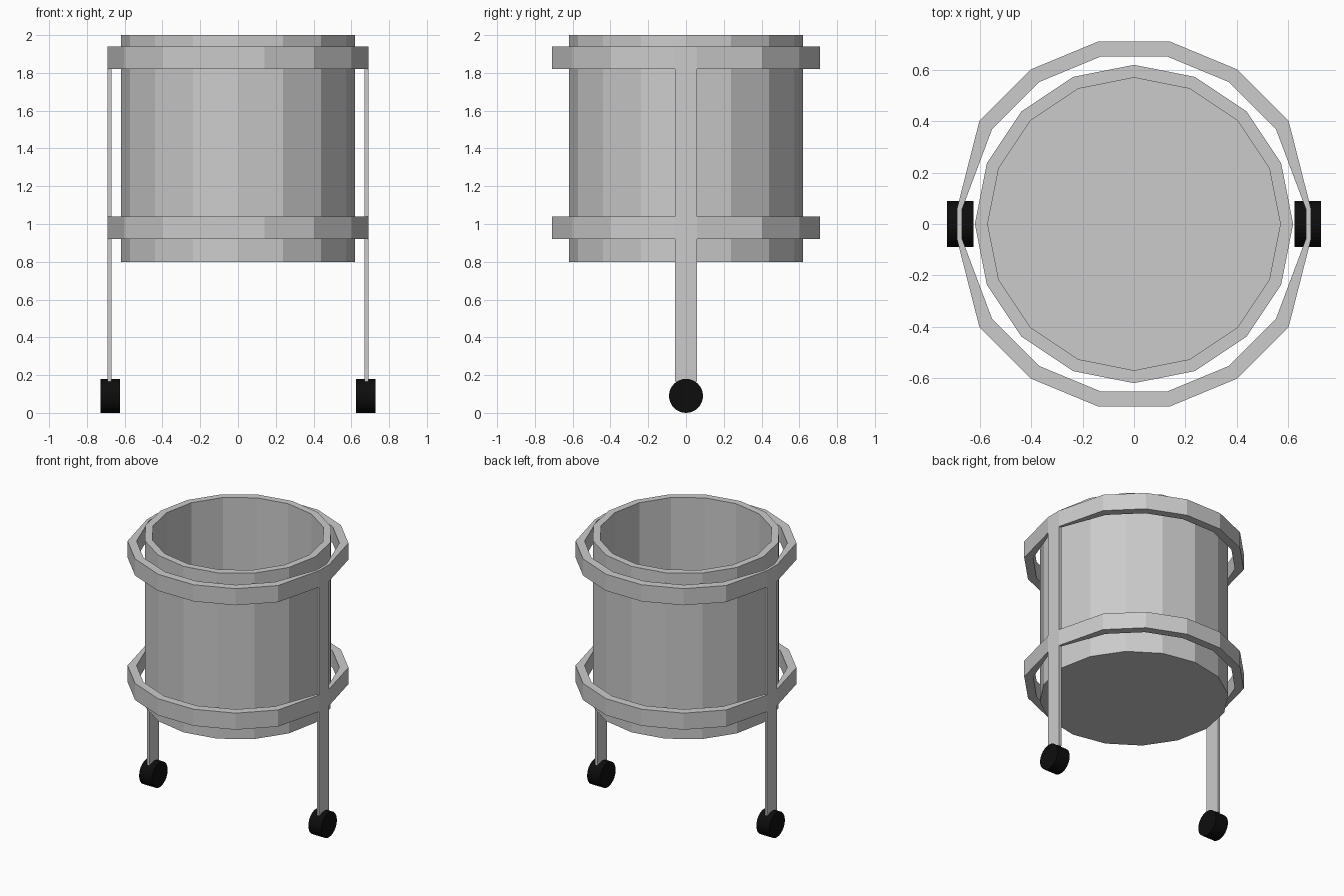
import bpy, bmesh
from math import sin, cos, pi

if "Cube" in bpy.data.objects:
    bpy.data.objects.remove(bpy.data.objects["Cube"])

def finish(bm, name, mat=None):
    bmesh.ops.recalc_face_normals(bm, faces=bm.faces)
    me = bpy.data.meshes.new(name)
    bm.to_mesh(me)
    bm.free()
    ob = bpy.data.objects.new(name, me)
    bpy.context.collection.objects.link(ob)
    if mat:
        me.materials.append(mat)
    return ob

def bridge(bm, a, b):
    for i in range(len(a)):
        j = (i + 1) % len(a)
        bm.faces.new((a[i], a[j], b[j], b[i]))

def loop(bm, pts, z):
    return [bm.verts.new((x, y, z)) for x, y in pts]

def circle(r, n=16, offset=0.0):
    return [(r * cos(2 * pi * (i + offset) / n), r * sin(2 * pi * (i + offset) / n)) for i in range(n)]

LEG_IN, LEG_OUT, LEG_W = 0.67, 0.69, 0.057

# Drum: open 16-sided bucket with thick wall
bm = bmesh.new()
rings = [loop(bm, circle(r), z) for r, z in ((0.62, 0.8), (0.62, 2.0), (0.57, 2.0), (0.57, 0.85))]
for a, b in zip(rings, rings[1:]):
    bridge(bm, a, b)
bm.faces.new(rings[0])
bm.faces.new(rings[-1])
finish(bm, "drum")

# Hoops: 16-sided bands pinched to meet the flat legs at each side
def hoop_outline(r, side_x):
    pts = circle(r, offset=0.5)
    return [((side_x if x > 0 else -side_x), (LEG_W if y > 0 else -LEG_W))
            if abs(x) > 0.9 * r else (x, y) for x, y in pts]

def hoop(name, z0, z1):
    bm = bmesh.new()
    outer, inner = hoop_outline(0.724, LEG_OUT), hoop_outline(0.665, LEG_IN)
    rings = [loop(bm, outer, z0), loop(bm, outer, z1), loop(bm, inner, z1), loop(bm, inner, z0)]
    for i in range(4):
        bridge(bm, rings[i], rings[(i + 1) % 4])
    finish(bm, name)

hoop("lower_hoop", 0.92, 1.04)
hoop("upper_hoop", 1.82, 1.94)

rubber = bpy.data.materials.new("black_rubber")
rubber.diffuse_color = (0.004, 0.004, 0.004, 1)
rubber.use_nodes = True
rubber.node_tree.nodes["Principled BSDF"].inputs["Base Color"].default_value = rubber.diffuse_color

for side, s in (("left", -1), ("right", 1)):
    # Leg: flat strap below and between the hoops
    bm = bmesh.new()
    for z0, z1 in ((0.165, 0.92), (1.04, 1.82)):
        pts = [(s * LEG_IN, -LEG_W), (s * LEG_OUT, -LEG_W), (s * LEG_OUT, LEG_W), (s * LEG_IN, LEG_W)]
        lo, hi = loop(bm, pts, z0), loop(bm, pts, z1)
        bridge(bm, lo, hi)
        bm.faces.new(lo)
        bm.faces.new(hi)
    finish(bm, side + "_leg")

    # Wheel: short cylinder with its axle along x
    bm = bmesh.new()
    a, b = [[bm.verts.new((s * x, y, z + 0.09)) for y, z in circle(0.09, 32)] for x in (0.626, 0.728)]
    bridge(bm, a, b)
    bm.faces.new(a)
    bm.faces.new(b)
    finish(bm, side + "_wheel", rubber)
